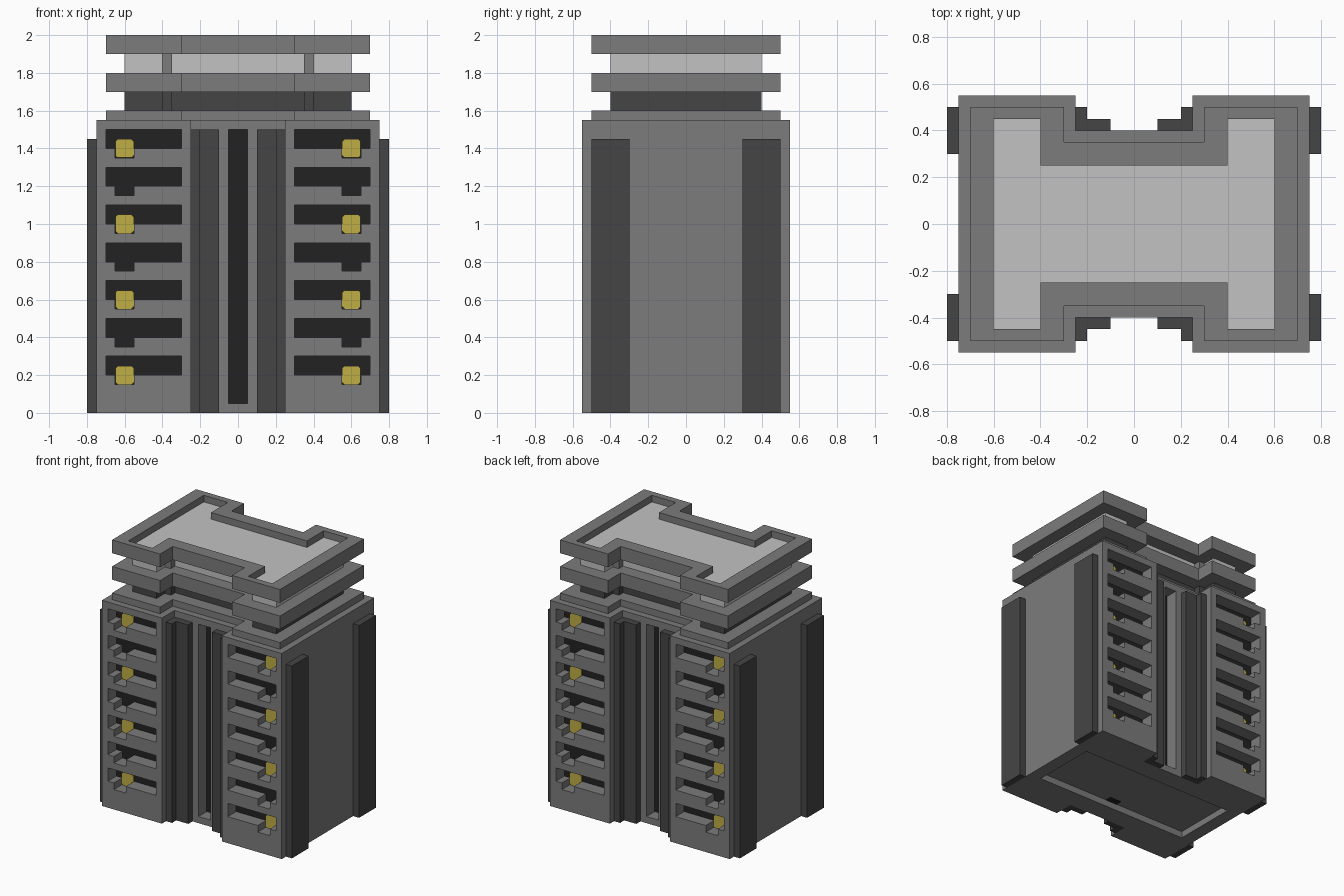
import bpy, bmesh
from mathutils import Vector

cube = bpy.data.objects.get("Cube")
if cube:
    bpy.data.objects.remove(cube, do_unlink=True)


def material(name, rgb):
    m = bpy.data.materials.new(name)
    m.use_nodes = True
    m.diffuse_color = (*rgb, 1)
    m.node_tree.nodes["Principled BSDF"].inputs["Base Color"].default_value = (*rgb, 1)
    return m


GREY = material("mid_grey", (0.2, 0.2, 0.2))
DARK = material("dark_grey", (0.06, 0.06, 0.06))
BLACK = material("near_black", (0.016, 0.016, 0.016))
LIGHT = material("light_grey", (0.54, 0.54, 0.54))
YELLOW = material("lamp_yellow", (0.53, 0.42, 0.06))


def add_prism(bm, pts, a, b, axis="z"):
    """Extrude a 2D outline from a to b along z (points x, y) or y (points x, z)."""
    place = (lambda p, h: Vector((p[0], p[1], h))) if axis == "z" else \
            (lambda p, h: Vector((p[0], h, p[1])))
    lo = [bm.verts.new(place(p, a)) for p in pts]
    hi = [bm.verts.new(place(p, b)) for p in pts]
    faces = [bm.faces.new(lo), bm.faces.new(hi)]
    n = len(pts)
    for i in range(n):
        j = (i + 1) % n
        faces.append(bm.faces.new((lo[i], lo[j], hi[j], hi[i])))
    bmesh.ops.recalc_face_normals(bm, faces=faces)


def make(name, prisms, *mats):
    bm = bmesh.new()
    for args in prisms:
        add_prism(bm, *args)
    me = bpy.data.meshes.new(name)
    bm.to_mesh(me)
    bm.free()
    for m in mats:
        me.materials.append(m)
    ob = bpy.data.objects.new(name, me)
    bpy.context.collection.objects.link(ob)
    return ob


def cut(ob, cutter):
    """Apply a boolean difference, then drop the cutter."""
    cutter.hide_render = True
    mod = ob.modifiers.new("cut", "BOOLEAN")
    mod.operation, mod.solver, mod.object = "DIFFERENCE", "EXACT", cutter
    bpy.context.view_layer.objects.active = ob
    bpy.ops.object.modifier_apply(modifier=mod.name)
    bpy.data.objects.remove(cutter, do_unlink=True)


def rect(x0, x1, y0, y1):
    return [(x0, y0), (x1, y0), (x1, y1), (x0, y1)]


def h_outline(x, y, nx, ny):
    """Rectangle with a notch in the middle of its front and back."""
    q = [(nx, ny), (nx, y), (x, y)]
    return (q + [(a, -b) for a, b in reversed(q)] +
            [(-a, -b) for a, b in q] + [(-a, b) for a, b in reversed(q)])


def flip(pts, sx, sy=1):
    return [(sx * a, sy * b) for a, b in pts]


SIGNS = (-1, 1)
CORNERS = [(sx, sy) for sx in SIGNS for sy in SIGNS]

# Main block with window, slot and underside recesses
body = make("body", [(h_outline(0.75, 0.55, 0.25, 0.40), 0, 1.55)], GREY, BLACK)
cuts = [(rect(-0.65, 0.65, -0.25, 0.25), -0.1, 0.05)]
for sy in SIGNS:
    cuts.append((rect(-0.05, 0.05, 0.05, 1.5), sy * 0.3, sy * 0.6, "y"))
for sx, sy in CORNERS:
    for i in range(7):
        z = 0.2 + 0.2 * i
        window = [(0.3, z), (0.55, z), (0.55, z - 0.05), (0.65, z - 0.05),
                  (0.65, z), (0.7, z), (0.7, z + 0.1), (0.3, z + 0.1)]
        cuts.append((flip(window, sx), sy * 0.45, sy * 0.65, "y"))
cut(body, make("recess_cutter", cuts, BLACK))

# Window back walls are black, everything else on the block is grey
for f in body.data.polygons:
    f.material_index = int(abs(f.normal.y) > 0.9 and abs(abs(f.center.y) - 0.45) < 0.002)

# Black backing of the centre slots
for sy, side in ((-1, "front"), (1, "back")):
    make(side + "_slot_backing",
         [(flip(rect(-0.05, 0.05, 0.2, 0.302), 1, sy), 0.048, 1.5)], BLACK)

# Lamps in every other window
c, h = 0.012, 0.049
lamp = [(-h + c, -h), (h - c, -h), (h, -h + c), (h, h - c),
        (h - c, h), (-h + c, h), (-h, h - c), (-h, -h + c)]
lamps = []
for sx, sy in CORNERS:
    for i in range(4):
        pts = [(sx * 0.6 + a, 0.2 + 0.4 * i + b) for a, b in lamp]
        lamps.append((pts, sy * 0.44, sy * 0.46, "y"))
make("window_lamps", lamps, YELLOW)

# Stepped pillars in the notches and flat strips on the sides
pillar = [(0.1, 0.4), (0.2, 0.4), (0.25, 0.4), (0.25, 0.5), (0.2, 0.5),
          (0.2, 0.45), (0.1, 0.45)]
make("notch_pillars", [(flip(pillar, *s), 0, 1.5) for s in CORNERS], DARK)
make("side_strips", [(flip(rect(0.75, 0.8, 0.3, 0.5), *s), 0, 1.45) for s in CORNERS], DARK)

# Stacked roof tiers
tier = h_outline(0.7, 0.5, 0.3, 0.35)
core = h_outline(0.6, 0.4, 0.4, 0.25)
make("roof_collar", [(tier, 1.55, 1.6)], GREY)
make("lower_neck", [(core, 1.6, 1.7)], DARK)
make("middle_ledge", [(tier, 1.7, 1.8)], GREY)
make("upper_neck", [(core, 1.8, 1.9)], LIGHT)

# Narrow posts in the inner corners of the two necks
for name, z, mat in (("lower", 1.6, DARK), ("upper", 1.8, GREY)):
    make(name + "_neck_posts",
         [(flip(rect(0.35, 0.4, 0.25, 0.3), *s), z, z + 0.1) for s in CORNERS], mat)

# Top rim with a light sunken floor
rim = make("roof_rim", [(tier, 1.9, 2.0)], GREY, LIGHT)
cut(rim, make("rim_cutter", [(h_outline(0.6, 0.45, 0.4, 0.25), 1.95, 2.1)], GREY))
for f in rim.data.polygons:
    f.material_index = int(f.normal.z > 0.9 and f.center.z < 1.97)
